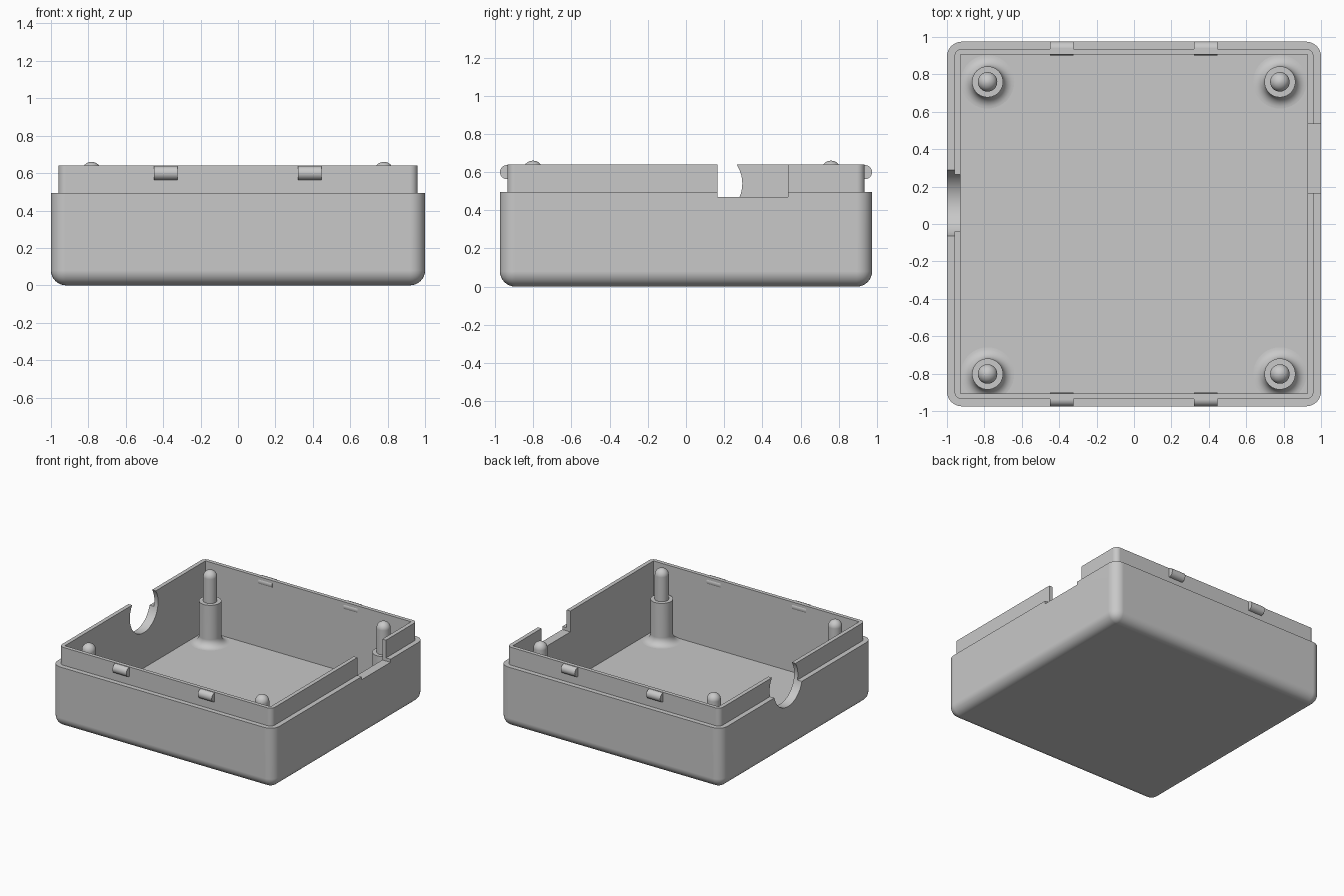
import bpy, bmesh, math
from mathutils import Matrix, Vector

cube = bpy.data.objects.get("Cube")
if cube:
    bpy.data.objects.remove(cube, do_unlink=True)

grey = bpy.data.materials.new("light grey plastic")
grey.use_nodes = True
colour = (0.58, 0.58, 0.58, 1)
grey.diffuse_color = colour
for node in grey.node_tree.nodes:
    if node.type == 'BSDF_PRINCIPLED':
        node.inputs["Base Color"].default_value = colour


def finish(bm, name):
    bmesh.ops.recalc_face_normals(bm, faces=bm.faces[:])
    mesh = bpy.data.meshes.new(name)
    bm.to_mesh(mesh)
    bm.free()
    mesh.materials.append(grey)
    obj = bpy.data.objects.new(name, mesh)
    bpy.context.collection.objects.link(obj)
    return obj


def box(name, low, high, radius=0, round_bottom=False):
    """Box between two corners, with optional rounded uprights and base."""
    low, high = Vector(low), Vector(high)
    bm = bmesh.new()
    bmesh.ops.create_cube(bm, size=1)
    bmesh.ops.scale(bm, vec=high - low, verts=bm.verts[:])
    bmesh.ops.translate(bm, vec=(low + high) / 2, verts=bm.verts[:])
    if radius:
        edges = []
        for e in bm.edges:
            a, b = e.verts
            upright = abs(a.co.z - b.co.z) > 0.01
            base = max(a.co.z, b.co.z) < low.z + 0.01
            if upright or (round_bottom and base):
                edges.append(e)
        bmesh.ops.bevel(bm, geom=edges, offset=radius, segments=8,
                        profile=0.5, affect='EDGES')
    return finish(bm, name)


def rod(name, centre, radius, length, sides=48):
    """Cylinder lying along x."""
    bm = bmesh.new()
    place = Matrix.Translation(centre) @ Matrix.Rotation(math.pi / 2, 4, 'Y')
    bmesh.ops.create_cone(bm, cap_ends=True, segments=sides, radius1=radius,
                          radius2=radius, depth=length, matrix=place)
    return finish(bm, name)


def select(obj):
    bpy.ops.object.select_all(action='DESELECT')
    obj.select_set(True)
    bpy.context.view_layer.objects.active = obj


def combine(target, tool, operation):
    """Apply a boolean and discard the tool."""
    tool.hide_render = True
    mod = target.modifiers.new(operation.title(), 'BOOLEAN')
    mod.operation = operation
    mod.solver = 'EXACT'
    mod.object = tool
    select(target)
    bpy.ops.object.modifier_apply(modifier=mod.name)
    bpy.data.objects.remove(tool, do_unlink=True)


def smooth(obj):
    select(obj)
    bpy.ops.object.shade_smooth_by_angle()
    mod = obj.modifiers.new("Clean shading", 'WEIGHTED_NORMAL')
    mod.keep_sharp = True


FLOOR, LEDGE, RIM = 0.07, 0.495, 0.64

# Case: rounded tray with a thinner raised lip, hollowed out
case = box("case", (-1, -0.975, 0), (1, 0.975, LEDGE), 0.08, True)
combine(case, box("lip", (-0.96, -0.936, 0.3), (0.96, 0.936, RIM), 0.04), 'UNION')
combine(case, box("cavity", (-0.927, -0.905, FLOOR), (0.927, 0.905, 1)), 'DIFFERENCE')

# Round cable opening on the right wall, square notch on the left wall
combine(case, rod("cable_hole", (-1, 0.113, 0.54), 0.182, 0.4, 64), 'DIFFERENCE')
combine(case, box("notch", (0.8, 0.165, 0.47), (1.2, 0.535, 1)), 'DIFFERENCE')
smooth(case)

# Snap clips on the front and back of the lip
for side, y in (("front", -0.938), ("back", 0.938)):
    for end, x in (("right", -0.387), ("left", 0.383)):
        smooth(rod(f"{side}_{end}_clip", (x, y, 0.6), 0.037, 0.125, 32))


def post(name, x, y):
    """Stepped post with flared foot and domed pin, turned from a profile."""
    r, pin, flare, step, top = 0.083, 0.052, 0.06, 0.41, 0.66
    quarter = [i / 8 * math.pi / 2 for i in range(9)]
    profile = [(r + flare - flare * math.sin(a), FLOOR + flare - flare * math.cos(a))
               for a in quarter]
    profile += [(r, step), (pin, step)]
    profile += [(pin * math.cos(a), top - pin + pin * math.sin(a)) for a in quarter]
    bm = bmesh.new()
    verts = [bm.verts.new((px, 0, pz)) for px, pz in profile]
    edges = [bm.edges.new(pair) for pair in zip(verts, verts[1:])]
    bmesh.ops.spin(bm, geom=verts + edges, cent=(0, 0, 0), axis=(0, 0, 1),
                   angle=math.tau, steps=40)
    bmesh.ops.remove_doubles(bm, verts=bm.verts[:], dist=0.0005)
    bmesh.ops.translate(bm, vec=(x, y, 0), verts=bm.verts[:])
    smooth(finish(bm, name))


# Four corner posts
for side, y in (("front", -0.802), ("back", 0.76)):
    for end, x in (("right", -0.783), ("left", 0.78)):
        post(f"{side}_{end}_post", x, y)
